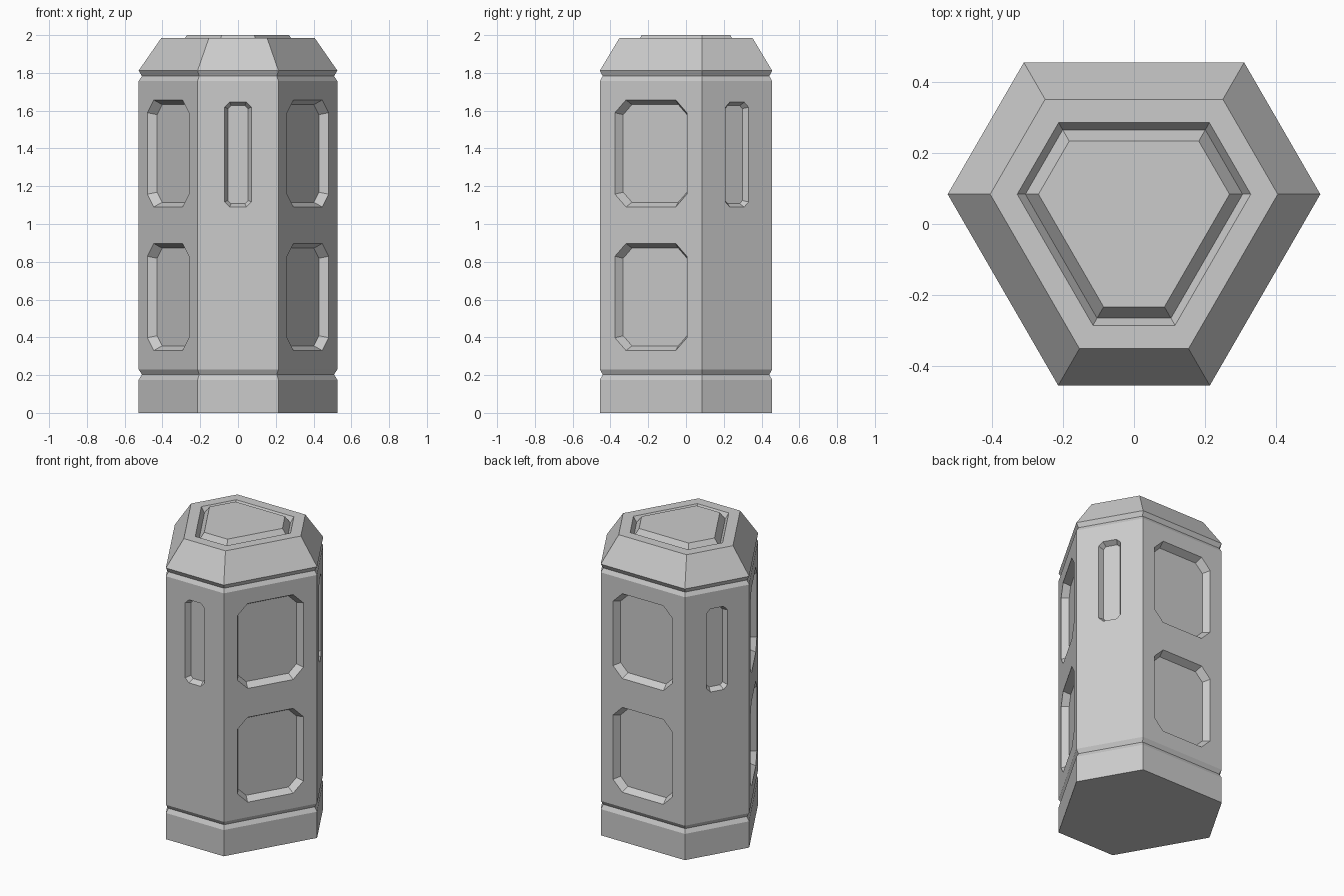
import bpy
import bmesh
import math
from mathutils import Vector

if "Cube" in bpy.data.objects:
    bpy.data.objects.remove(bpy.data.objects["Cube"], do_unlink=True)

# Single matte grey
grey = bpy.data.materials.new("plain grey")
grey.use_nodes = True
colour = (0.6, 0.6, 0.6, 1)
grey.diffuse_color = colour
grey.node_tree.nodes["Principled BSDF"].inputs["Base Color"].default_value = colour

# Six-sided plan with alternating short and long sides, counter-clockwise
CORNERS = [Vector(p) for p in ((0.526, 0.084), (0.311, 0.456), (-0.311, 0.456),
                               (-0.526, 0.084), (-0.214, -0.456), (0.214, -0.456))]


def plan_ring(inset, z):
    """Plan outline with every side moved inward by the inset."""
    ring = []
    for k, corner in enumerate(CORNERS):
        a = math.radians(60 * k)
        p = corner - Vector((math.cos(a), math.sin(a))) * inset / math.cos(math.pi / 6)
        ring.append((p.x, p.y, z))
    return ring


def loft(bm, rings):
    """Closed solid through a stack of matching outlines."""
    loops = [[bm.verts.new(p) for p in ring] for ring in rings]
    n = len(loops[0])
    bm.faces.new(loops[0][::-1])
    bm.faces.new(loops[-1])
    for low, high in zip(loops, loops[1:]):
        for i in range(n):
            j = (i + 1) % n
            bm.faces.new((low[i], low[j], high[j], high[i]))


def make_object(name, bm):
    bmesh.ops.recalc_face_normals(bm, faces=bm.faces)
    mesh = bpy.data.meshes.new(name)
    bm.to_mesh(mesh)
    bm.free()
    mesh.materials.append(grey)
    obj = bpy.data.objects.new(name, mesh)
    bpy.context.collection.objects.link(obj)
    return obj


# Body: base band, groove, shell, groove, sloped cap, top channel, raised lid
PROFILE = [(0, 0), (0, 0.175), (0.015, 0.203), (0, 0.23),
           (0, 1.757), (0.015, 1.783), (0, 1.812),
           (0.104, 1.985), (0.17, 1.985), (0.19, 1.95), (0.222, 2.0)]
bm = bmesh.new()
loft(bm, [plan_ring(inset, z) for inset, z in PROFILE])
body = make_object("body", bm)


def panel_cutter(bm, side, z_low, z_high, half_w, chamfer, slope_inset, depth):
    """Tapered pocket with cut corners, sunk into one side."""
    a, b = CORNERS[side], CORNERS[(side + 1) % 6]
    mid = (a + b) / 2
    along = (b - a).normalized()
    outward = Vector((along.y, -along.x))
    z_mid, half_h = (z_low + z_high) / 2, (z_high - z_low) / 2
    rings = []
    for t in (1, -0.5):
        i = slope_inset * t
        w, h = half_w - i, half_h - i
        c = chamfer - i * (2 - math.sqrt(2))
        outline = [(w, c - h), (w, h - c), (w - c, h), (c - w, h),
                   (-w, h - c), (-w, c - h), (c - w, -h), (w - c, -h)]
        ring = []
        for u, v in outline:
            p = mid + along * u - outward * depth * t
            ring.append((p.x, p.y, z_mid + v))
        rings.append(ring)
    loft(bm, rings)


# Two wide pockets on each long side, one narrow slot on each short side
bm = bmesh.new()
for side in range(6):
    if side % 2:
        for z_low in (0.33, 1.09):
            panel_cutter(bm, side, z_low, z_low + 0.567, 0.22, 0.068, 0.025, 0.045)
    else:
        panel_cutter(bm, side, 1.09, 1.645, 0.071, 0.027, 0.018, 0.035)
cutter = make_object("pocket_cutter", bm)
cutter.hide_render = True

cut = body.modifiers.new("pockets", 'BOOLEAN')
cut.operation = 'DIFFERENCE'
cut.solver = 'EXACT'
cut.object = cutter

# Bake the cut and drop the helper
graph = bpy.context.evaluated_depsgraph_get()
baked = bpy.data.meshes.new_from_object(body.evaluated_get(graph))
body.modifiers.clear()
body.data = baked
bpy.data.objects.remove(cutter, do_unlink=True)
